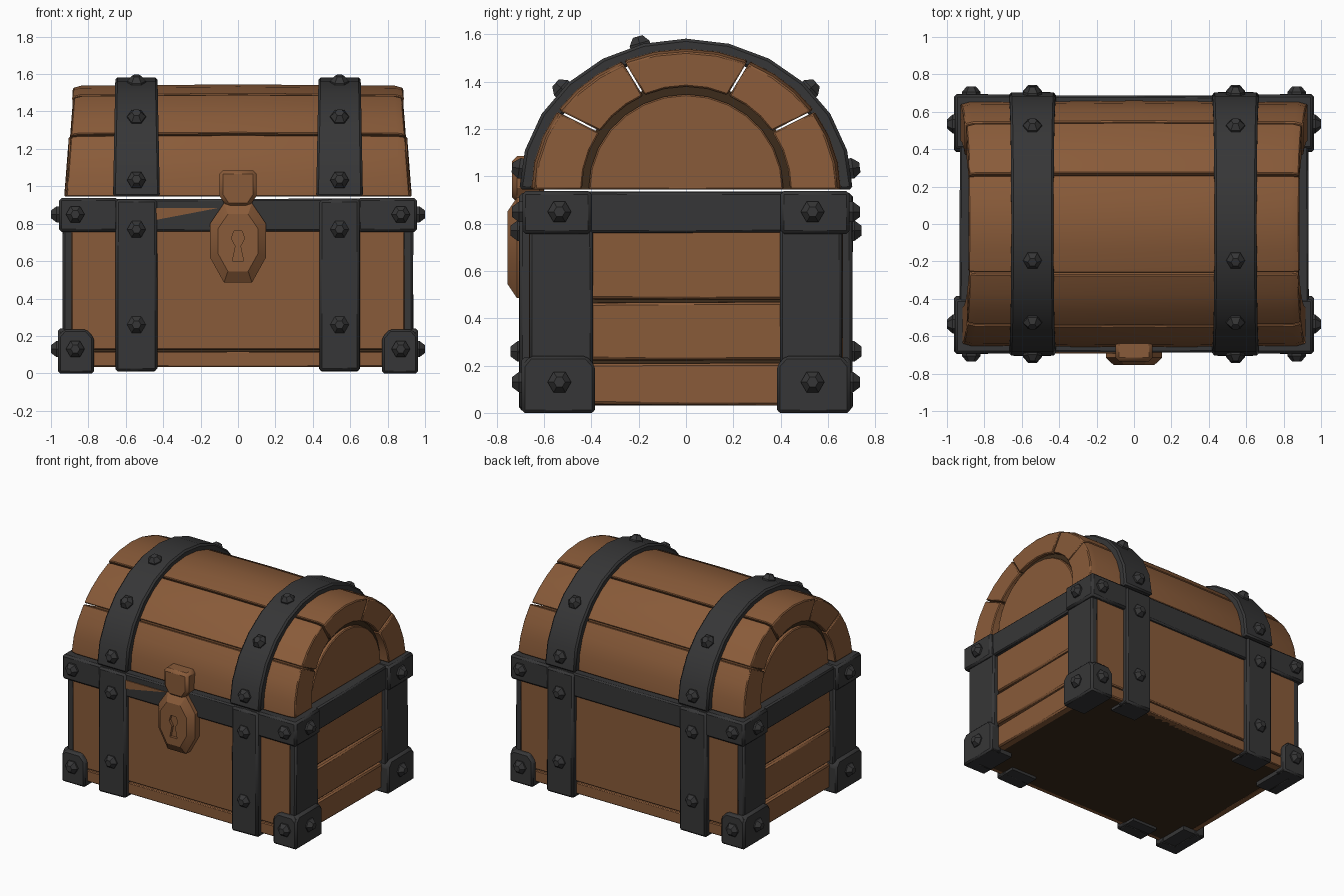
import bpy, bmesh, math, random
from mathutils import Vector

random.seed(4)
cube = bpy.data.objects.get("Cube")
if cube:
    bpy.data.objects.remove(cube, do_unlink=True)


def material(name, rgb):
    m = bpy.data.materials.new(name)
    m.use_nodes = True
    m.diffuse_color = (*rgb, 1)
    m.node_tree.nodes["Principled BSDF"].inputs["Base Color"].default_value = (*rgb, 1)
    return m


WOOD = material("warm_wood", (0.25, 0.104, 0.041))
DARK = material("dark_wood", (0.045, 0.024, 0.011))
IRON = material("dark_iron", (0.037, 0.037, 0.038))


def finish(name, bm, mat, bevel=0.0):
    bmesh.ops.recalc_face_normals(bm, faces=bm.faces)
    me = bpy.data.meshes.new(name)
    bm.to_mesh(me)
    bm.free()
    ob = bpy.data.objects.new(name, me)
    bpy.context.collection.objects.link(ob)
    me.materials.append(mat)
    if bevel:
        mod = ob.modifiers.new("worn_edges", "BEVEL")
        mod.width = bevel
        mod.segments = 1
        mod.angle_limit = math.radians(40)
    bpy.ops.object.select_all(action="DESELECT")
    ob.select_set(True)
    bpy.context.view_layer.objects.active = ob
    bpy.ops.object.shade_smooth_by_angle(angle=math.radians(32))
    return ob


def loft(name, rings, mat, bevel=0.0):
    """Skin closed rings of equal length and cap both ends."""
    bm = bmesh.new()
    rows = [[bm.verts.new(p) for p in ring] for ring in rings]
    n = len(rows[0])
    for a, b in zip(rows, rows[1:]):
        for i in range(n):
            j = (i + 1) % n
            bm.faces.new((a[i], a[j], b[j], b[i]))
    bm.faces.new(rows[0])
    bm.faces.new(rows[-1])
    return finish(name, bm, mat, bevel)


def box(name, x, y, z, mat, bevel=0.0, wobble=0.0):
    def v(p):
        return Vector(p) + Vector([random.uniform(-wobble, wobble) for _ in p])
    rings = [[v((x[i], y[j], h)) for i, j in ((0, 0), (1, 0), (1, 1), (0, 1))] for h in z]
    return loft(name, rings, mat, bevel)


def span(sign, a, b):
    return sorted((sign * a, sign * b))


def rivet(name, pos, normal):
    """Faceted six-sided stud."""
    q = Vector(normal).to_track_quat("Z", "Y")
    rings = []
    for r, h in ((0.05, -0.03), (0.05, 0.012), (0.024, 0.042)):
        rings.append([Vector(pos) + q @ Vector((r * math.cos(k * math.pi / 3), r * math.sin(k * math.pi / 3), h))
                      for k in range(6)])
    loft(name, rings, IRON)


BASE = 0.945


def arc(a, ry, rz):
    return ry * math.cos(a), BASE + rz * math.sin(a)


# Box carcass
box("inner_box", (-0.87, 0.87), (-0.63, 0.63), (0.035, 0.925), DARK)

# Front and back boards
for s, side in ((-1, "front"), (1, "back")):
    for i, z in enumerate(((0.035, 0.118), (0.127, 0.80))):
        box(f"{side}_board_{i}", (-0.89, 0.89), span(s, 0.60, 0.663), z, WOOD, 0.006)

# End planks
for s, side in ((1, "left"), (-1, "right")):
    for i, z in enumerate(((0.035, 0.208), (0.222, 0.468), (0.482, 0.80))):
        box(f"{side}_end_plank_{i}", span(s, 0.84, 0.90), (-0.42, 0.42), z, WOOD, 0.01, 0.004)

# Lid planks, slightly tapered to the ends
seams = [0, 34, 66, 114, 146, 180]
for k, (d0, d1) in enumerate(zip(seams, seams[1:])):
    a0, a1 = math.radians(d0 + (0.5 if k else 0)), math.radians(d1 - (0.5 if k < 4 else 0))
    steps = 4 if d1 - d0 > 40 else 3
    angles = [a0 + (a1 - a0) * i / steps for i in range(steps + 1)]
    extra = random.uniform(-0.008, 0.008)
    rings = []
    for t, f in ((-1, 0.968), (-0.95, 0.988), (0, 1.0), (0.95, 0.988), (1, 0.968)):
        ring = []
        for a, ry, rz in [(a, 0.66 * f, 0.60 * f) for a in angles] + [(a, 0.44, 0.435) for a in reversed(angles)]:
            y, z = arc(a, ry, rz)
            ring.append((t * (0.925 + extra - 0.045 * math.sin(a)), y, z))
        rings.append(ring)
    loft(f"lid_plank_{k}", rings, WOOD, 0.006)


def half_round(name, x, ry, rz, mat, bevel=0.0):
    pts = [arc(math.pi * i / 14, ry, rz) for i in range(15)]
    return loft(name, [[(h, y, z) for y, z in pts] for h in x], mat, bevel)


# Lid core and recessed end panels
half_round("lid_core", (-0.855, 0.855), 0.46, 0.455, DARK)
half_round("left_lid_panel", (0.84, 0.882), 0.412, 0.402, WOOD, 0.006)
half_round("right_lid_panel", (-0.882, -0.84), 0.412, 0.402, WOOD, 0.006)

# Iron rim around the box mouth
for s, side in ((-1, "front"), (1, "back")):
    box(f"{side}_rim", (-0.70, 0.70), span(s, 0.60, 0.685), (0.76, 0.932), IRON, 0.01, 0.003)
for s, side in ((1, "left"), (-1, "right")):
    box(f"{side}_rim", span(s, 0.82, 0.932), (-0.45, 0.45), (0.762, 0.934), IRON, 0.01, 0.003)

# Wood showing behind the bent front rim
loft("exposed_front_wood", [[(x, y, z) for x, z in ((-0.44, 0.82), (-0.44, 0.885), (-0.10, 0.885))]
                            for y in (-0.684, -0.692)], WOOD)

# Corner posts, rim corners and foot caps
for sx in (1, -1):
    for sy in (1, -1):
        tag = ("left" if sx > 0 else "right") + ("_back" if sy > 0 else "_front")
        box(f"{tag}_post", span(sx, 0.88, 0.937), span(sy, 0.395, 0.66), (0.05, 0.85), IRON, 0.012, 0.003)
        box(f"{tag}_rim_corner", span(sx, 0.64, 0.957), span(sy, 0.40, 0.692), (0.757, 0.938), IRON, 0.014)
        # Cap is the union of a front-facing and an end-facing clipped plate
        front = [(0.77, 0), (0.96, 0), (0.96, 0.20), (0.93, 0.235), (0.81, 0.235), (0.77, 0.19)]
        end = [(0.385, 0), (0.692, 0), (0.692, 0.20), (0.66, 0.24), (0.42, 0.24), (0.385, 0.20)]
        loft(f"{tag}_cap_face", [[(sx * x, sy * y, z) for x, z in front] for y in (0.60, 0.695)], IRON, 0.012)
        loft(f"{tag}_cap_end", [[(sx * x, sy * y, z) for y, z in end] for x in (0.87, 0.962)], IRON, 0.012)
        box(f"{tag}_cap_sole", span(sx, 0.775, 0.95), span(sy, 0.39, 0.685), (0.004, 0.05), IRON)
        for z in (0.13, 0.85):
            rivet(f"{tag}_face_rivet", (sx * 0.87, sy * 0.694, z), (0, sy, 0))
            rivet(f"{tag}_end_rivet", (sx * 0.958, sy * 0.535, z), (sx, 0, 0))

# Iron straps over lid and box
for sx, side in ((1, "left"), (-1, "right")):
    c = sx * 0.543
    rings = []
    for i in range(13):
        a = math.pi * i / 12
        w = 0.125 - 0.012 * math.sin(a)
        yo, zo = arc(a, 0.705, 0.637)
        yi, zi = arc(a, 0.63, 0.57)
        rings.append([(c - w, yi, zi), (c - w, yo, zo), (c + w, yo, zo), (c + w, yi, zi)])
    loft(f"{side}_lid_strap", rings, IRON, 0.012)
    for deg in (8, 42, 106, 138, 172):
        a = math.radians(deg)
        y, z = arc(a, 0.70, 0.63)
        rivet(f"{side}_lid_rivet", (c, -y if deg == 74 else y, z), (0, math.cos(a), math.sin(a)))
    for sy, face in ((-1, "front"), (1, "back")):
        box(f"{side}_{face}_strap", (c - 0.11, c + 0.11), span(sy, 0.60, 0.704), (0.012, 0.93), IRON, 0.014, 0.003)
        box(f"{side}_{face}_strap_foot", (c - 0.105, c + 0.105), span(sy, 0.53, 0.69), (0.015, 0.05), IRON)
        for z in (0.26, 0.77):
            rivet(f"{side}_{face}_rivet", (c, sy * 0.70, z), (0, sy, 0))

# Hasp
hasp = [(-0.10, 0.95), (-0.06, 0.89), (0.06, 0.89), (0.10, 0.95), (0.10, 1.085), (-0.10, 1.085)]
loft("hasp", [[(x, y, z) for x, z in hasp] for y in (-0.60, -0.735)], WOOD, 0.02)

# Padlock with a cut keyhole
half = [(0.075, 0.485), (0.15, 0.62), (0.15, 0.80), (0.075, 0.91)]
outline = half + [(-x, z) for x, z in reversed(half)]
rings = []
for y, f in ((-0.66, 1.0), (-0.715, 1.0), (-0.755, 0.72)):
    rings.append([(x * f, y, 0.70 + (z - 0.70) * f) for x, z in outline])
lock = loft("padlock", rings, WOOD)
key = [(0.03, 0.60), (0.013, 0.68), (0.035, 0.72), (0.022, 0.76)]
key += [(-x, z) for x, z in reversed(key)]
cutter = loft("keyhole_cutter", [[(x, y, z) for x, z in key] for y in (-0.735, -0.80)], WOOD)
cutter.hide_render = True
cutter.hide_viewport = True
cut = lock.modifiers.new("keyhole", "BOOLEAN")
cut.operation = "DIFFERENCE"
cut.object = cutter
